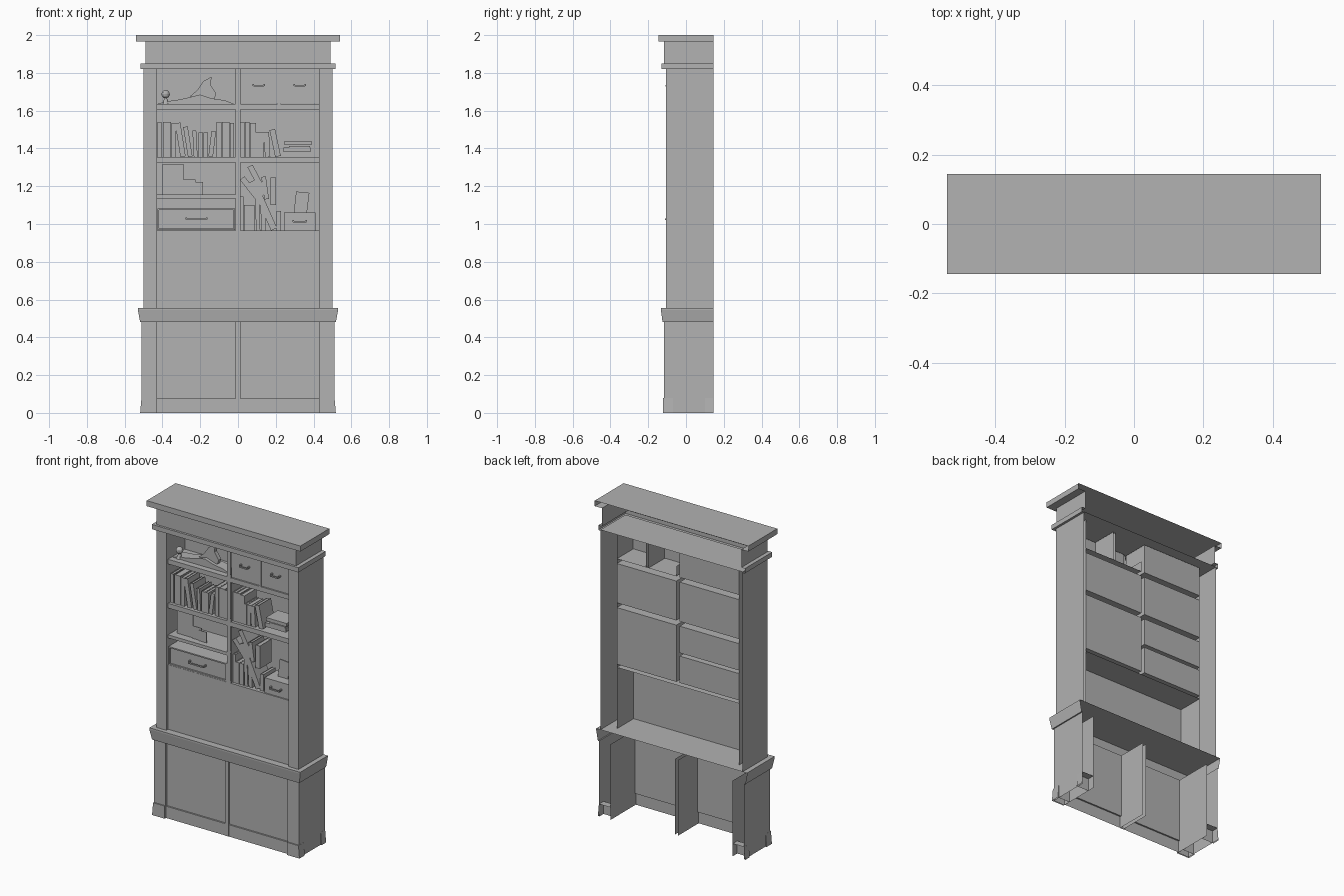
import bpy, bmesh
from math import radians
from mathutils import Matrix, Vector

if "Cube" in bpy.data.objects:
    bpy.data.objects.remove(bpy.data.objects["Cube"], do_unlink=True)

grey = bpy.data.materials.new("plain_grey")
grey.use_nodes = True
grey.diffuse_color = (0.445, 0.445, 0.445, 1)
grey.node_tree.nodes["Principled BSDF"].inputs["Base Color"].default_value = grey.diffuse_color

BACK = 0.145      # rear edge of the carcass
NICHE_BACK = 0.08
FACE = -0.106     # front of the upper stiles
RECESS = -0.088   # front of shelves and panels
SIDES = {"L": (-1, 0, 0), "R": (1, 0, 0), "F": (0, -1, 0),
         "K": (0, 1, 0), "D": (0, 0, -1), "U": (0, 0, 1)}


def finish(name, bm):
    mesh = bpy.data.meshes.new(name)
    bm.to_mesh(mesh)
    bm.free()
    mesh.materials.append(grey)
    obj = bpy.data.objects.new(name, mesh)
    bpy.context.scene.collection.objects.link(obj)
    return obj


def add_box(bm, x, y, z, keep="LRFKDU", place=Matrix()):
    """Box from ranges, keeping only the named sides."""
    spans = (x, y, z)
    size = Matrix.Diagonal([b - a for a, b in spans] + [1])
    mid = Matrix.Translation([(a + b) / 2 for a, b in spans])
    part = bmesh.ops.create_cube(bm, size=1)["verts"]
    faces = {f for v in part for f in v.link_faces}
    bm.normal_update()
    wanted = [Vector(SIDES[k]) for k in keep]
    drop = [f for f in faces if not any(f.normal.dot(w) > 0.9 for w in wanted)]
    bmesh.ops.transform(bm, matrix=place @ mid @ size, verts=part)
    bmesh.ops.delete(bm, geom=drop, context="FACES")


def box(name, x, y, z, keep="LRFKDU", inward=False):
    bm = bmesh.new()
    add_box(bm, x, y, z, keep)
    if inward:
        bmesh.ops.reverse_faces(bm, faces=bm.faces)
    return finish(name, bm)


def wrap(name, rows):
    """Moulding swept round the left, front and right, with a top sheet."""
    bm = bmesh.new()
    rings = [[bm.verts.new(p) for p in
              ((-x, BACK, z), (-x, -y, z), (x, -y, z), (x, BACK, z))] for x, y, z in rows]
    for a, b in zip(rings, rings[1:]):
        for i in range(3):
            bm.faces.new((a[i], a[i + 1], b[i + 1], b[i]))
    bm.faces.new(rings[-1])
    bmesh.ops.recalc_face_normals(bm, faces=bm.faces)
    return finish(name, bm)


def book(name, x, z, w, h, lean=0, front=-0.07, depth=0.12):
    """Two boards, a spine and a page block, tipped about a lower corner."""
    pivot = w if lean > 0 else 0
    place = Matrix.Translation((x + pivot, front, z)) @ Matrix.Rotation(radians(lean), 4, "Y") \
        @ Matrix.Translation((-pivot, 0, 0))
    t = 0.003
    bm = bmesh.new()
    add_box(bm, (0, t), (0, depth), (0, h), place=place)
    add_box(bm, (w - t, w), (0, depth), (0, h), place=place)
    add_box(bm, (t, w - t), (0, t), (0, h), place=place)
    add_box(bm, (t, w - t), (t, depth - t), (t, h - t), "KDU", place)
    return finish(name, bm)


def handle(name, x, z, front, half):
    bm = bmesh.new()
    for s in (-1, 1):
        add_box(bm, (x + s * half - 0.004, x + s * half + 0.004), (front - 0.02, front), (z, z + 0.01))
    add_box(bm, (x - half, x + half), (front - 0.026, front - 0.019), (z - 0.003, z + 0.005))
    return finish(name, bm)


def plate(name, outline, y, thick):
    """Flat outline in x and z, extruded backwards."""
    bm = bmesh.new()
    face = bm.faces.new([bm.verts.new((x, y, z)) for x, z in outline])
    ext = bmesh.ops.extrude_face_region(bm, geom=[face])["geom"]
    bmesh.ops.translate(bm, vec=(0, thick, 0), verts=[v for v in ext if isinstance(v, bmesh.types.BMVert)])
    bmesh.ops.recalc_face_normals(bm, faces=bm.faces)
    return finish(name, bm)


# Mouldings
wrap("cornice", [(0.5, 0.106, 1.82), (0.515, 0.13, 1.82), (0.515, 0.13, 1.85), (0.49, 0.116, 1.85),
                 (0.49, 0.116, 1.965), (0.54, 0.145, 1.965), (0.54, 0.145, 2.0)])
wrap("counter", [(0.51, 0.12, 0.48), (0.518, 0.124, 0.48), (0.53, 0.133, 0.545), (0.53, 0.133, 0.555)])
box("ceiling", (-0.5, 0.5), (FACE, BACK), (1.81, 1.825), "U")

# Columns, base legs and corner blocks
for side, s in (("right", -1), ("left", 1)):
    def span(a, b):
        return tuple(sorted((s * a, s * b)))
    outer = "R" if s > 0 else "L"
    inner = "L" if s > 0 else "R"
    box(side + "_column", span(0.43, 0.5), (FACE, BACK), (0.555, 1.825), "F" + outer)
    box(side + "_column_inner", span(0.43, 0.5), (FACE, NICHE_BACK), (0.555, 1.825), inner)
    box(side + "_base_leg", span(0.43, 0.51), (-0.116, BACK), (0, 0.48), "FLR")
    for end, y0, y1 in (("front", -0.123, -0.07), ("back", 0.1, BACK)):
        block = box(f"{side}_{end}_block", span(0.43, 0.518), (y0, y1), (0, 0.08),
                    "FLRKU" if end == "front" else "FLRU")
        for v in block.data.vertices:     # sloped top edge
            if v.co.z > 0.05 and abs(v.co.x) > 0.5:
                v.co.x = s * 0.511
    # Base door and skirting
    box(side + "_door", span(0.012, 0.43), (-0.1, 0), (0.075, 0.48), "F")
    box(side + "_skirting", span(0.012, 0.43), (-0.11, -0.1), (0, 0.075), "FU")

box("base_mullion", (-0.012, 0.012), (-0.112, 0.095), (0, 0.48), "FLR")
box("lower_panel", (-0.43, 0.43), (RECESS, 0), (0.555, 0.94), "F")

# Face frame of the shelves
box("centre_mullion", (-0.012, 0.012), (RECESS - 0.004, 0), (0.94, 1.82), "F")
for i, (z0, z1) in enumerate(((0.94, 0.965), (1.325, 1.355), (1.605, 1.635))):
    box(f"shelf_edge_{i}", (-0.43, 0.43), (RECESS, 0), (z0, z1), "F")
box("drawer_shelf_edge", (-0.43, -0.012), (RECESS, 0), (1.135, 1.155), "F")
box("bottom_shelf", (-0.43, 0.43), (RECESS, NICHE_BACK), (0.945, 0.96), "D")

# Niches
LEFT, RIGHT = (-0.43, -0.012), (0.012, 0.43)
niches = [(LEFT, 0.965, 1.135), (LEFT, 1.155, 1.325), (LEFT, 1.355, 1.605), (LEFT, 1.635, 1.82),
          (RIGHT, 0.965, 1.325), (RIGHT, 1.355, 1.605)]
for i, (x, z0, z1) in enumerate(niches):
    box(f"niche_{i}", x, (RECESS, NICHE_BACK), (z0, z1), "LRKDU", True)
box("small_drawer_floor", RIGHT, (RECESS, NICHE_BACK), (1.635, 1.7), "DL", True)

# Pair of small drawers
box("small_drawer_divider", (0.208, 0.224), (RECESS, NICHE_BACK), (1.635, 1.82), "FLR")
for i, x in enumerate((0.11, 0.327)):
    box(f"small_drawer_{i}", (x - 0.103, x + 0.103), (RECESS + 0.006, 0), (1.637, 1.82), "F")
    handle(f"small_handle_{i}", x, 1.73, RECESS + 0.006, 0.028)

# Wide drawer with a raised rim
box("wide_drawer", (-0.425, -0.016), (-0.08, 0.06), (0.967, 1.083))
for i, (x, z) in enumerate((((-0.425, -0.016), (0.967, 0.975)), ((-0.425, -0.016), (1.075, 1.083)),
                            ((-0.425, -0.417), (0.975, 1.075)), ((-0.024, -0.016), (0.975, 1.075)))):
    box(f"wide_drawer_rim_{i}", x, (-0.09, -0.08), z)
handle("wide_drawer_handle", -0.22, 1.025, -0.085, 0.055)

# Little drawer box and leaning card
box("box_drawer", (0.243, 0.41), (-0.08, 0.04), (0.965, 1.06))
handle("box_handle", 0.327, 1.01, -0.08, 0.035)
plate("leaning_card", [(0.295, 1.06), (0.365, 1.06), (0.378, 1.165), (0.308, 1.172)], -0.02, 0.008)

# Books: x, width, height, lean
upper = [(-0.425, .02, .185, 0), (-0.398, .042, .185, 0), (-0.352, .024, .18, 0), (-0.305, .028, .18, -9),
         (-0.265, .024, .16, -9), (-0.234, .02, .14, -3), (-0.208, .024, .13, 0), (-0.182, .022, .13, 0),
         (-0.157, .024, .135, 7), (-0.113, .026, .185, 0), (-0.086, .042, .185, 0), (-0.043, .022, .18, 0),
         (.014, .02, .185, 0), (.036, .026, .185, 0), (.064, .03, .18, 0), (.095, .015, .13, 0),
         (.111, .026, .13, 0), (.143, .028, .13, -3), (.197, .03, .145, -12)]
for i, (x, w, h, lean) in enumerate(upper):
    book(f"upper_book_{i}", x, 1.355, w, h, lean)
lower = [(.014, .016, .18, 0), (.031, .026, .135, 0), (.058, .03, .135, 0), (.096, .022, .17, -2),
         (.125, .024, .13, -3), (.175, .035, .28, -24), (.205, .022, .105, 0)]
for i, (x, w, h, lean) in enumerate(lower):
    book(f"lower_book_{i}", x, 0.965, w, h, lean)
tumbled = [(.115, 1.1, .03, .17, -38), (.13, 1.15, .03, .17, -28), (.14, 1.13, .024, .12, -8),
           (.172, 1.1, .03, .145, 0)]
for i, (x, z, w, h, lean) in enumerate(tumbled):
    book(f"tumbled_book_{i}", x, z, w, h, lean)
for i, (x, z0, z1) in enumerate((((.24, .385), 1.355, 1.38), ((.27, .38), 1.38, 1.397), ((.245, .39), 1.397, 1.418))):
    book(f"stacked_book_{i}", x[0], z1, z1 - z0, x[1] - x[0], 90).location.x = z0 - z1

# Standing cards
for i, (x, z1) in enumerate((((-0.4, -0.288), 1.318), ((-0.288, -0.225), 1.235), ((-0.24, -0.185), 1.222))):
    box(f"card_{i}", x, (-0.04 - 0.006 * i, -0.036 - 0.006 * i), (1.155, z1))

# Ornament: low ridge, fin and a small ball on a stand
plate("ornament_ridge", [(-0.428, 1.635), (-0.02, 1.635), (-0.07, 1.655), (-0.14, 1.665), (-0.2, 1.685),
                         (-0.26, 1.67), (-0.33, 1.655), (-0.38, 1.65)], -0.05, 0.07)
plate("ornament_fin", [(-0.255, 1.675), (-0.13, 1.645), (-0.115, 1.69), (-0.145, 1.735), (-0.14, 1.78),
                       (-0.185, 1.755), (-0.215, 1.71)], -0.03, 0.025)
bm = bmesh.new()
bmesh.ops.create_uvsphere(bm, u_segments=12, v_segments=8, radius=0.022,
                          matrix=Matrix.Translation((-0.383, -0.04, 1.687)))
bmesh.ops.create_cone(bm, cap_ends=True, segments=10, radius1=0.018, radius2=0.006, depth=0.035,
                      matrix=Matrix.Translation((-0.383, -0.04, 1.652)))
finish("ornament_ball", bm)
